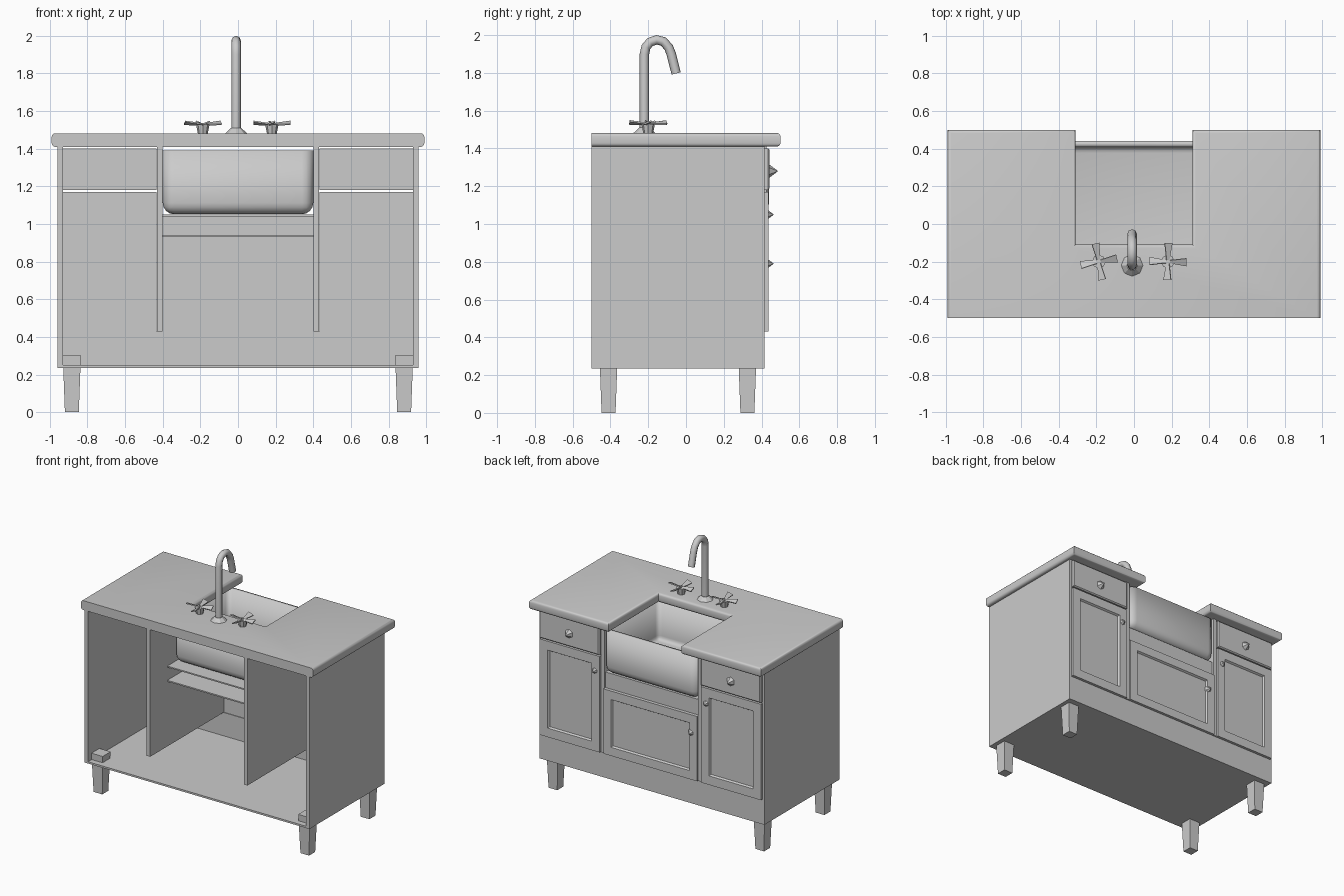
import bpy, bmesh, math
from mathutils import Matrix, Vector

if "Cube" in bpy.data.objects:
    bpy.data.objects.remove(bpy.data.objects["Cube"])


def finish(bm, name, smooth=False):
    bmesh.ops.recalc_face_normals(bm, faces=bm.faces)
    me = bpy.data.meshes.new(name)
    bm.to_mesh(me)
    bm.free()
    ob = bpy.data.objects.new(name, me)
    bpy.context.collection.objects.link(ob)
    if smooth:
        bpy.ops.object.select_all(action='DESELECT')
        ob.select_set(True)
        bpy.context.view_layer.objects.active = ob
        bpy.ops.object.shade_smooth_by_angle(angle=math.radians(40))
    return ob


def box_bm(x0, x1, y0, y1, z0, z1):
    bm = bmesh.new()
    bmesh.ops.create_cube(bm, size=1)
    for v in bm.verts:
        v.co = (x0 + (v.co.x + .5) * (x1 - x0), y0 + (v.co.y + .5) * (y1 - y0),
                z0 + (v.co.z + .5) * (z1 - z0))
    return bm


def box(name, *dims):
    return finish(box_bm(*dims), name)


def panel_door(name, x0, x1, z0, z1, inset):
    # slab whose outer face has a stepped, recessed centre
    bm = box_bm(x0, x1, .40, .436, z0, z1)
    face = max(bm.faces, key=lambda f: f.calc_center_median().y)
    for width, depth in ((.008, 0), (inset, 0), (.012, -.014)):
        bmesh.ops.inset_region(bm, faces=[face], thickness=width)
        for v in face.verts:
            v.co.y += depth
    return finish(bm, name)


def cone(name, loc, r1, r2, depth, sides, rot=None):
    bm = bmesh.new()
    m = Matrix.Translation(loc) @ (rot or Matrix()) @ Matrix.Translation((0, 0, depth / 2))
    bmesh.ops.create_cone(bm, cap_ends=True, segments=sides, radius1=r1, radius2=r2,
                          depth=depth, matrix=m)
    return finish(bm, name)


def knob(name, x, y, z, size):
    cone(name, (x, y, z), size, 0.002, size * 1.25, 6, Matrix.Rotation(-math.pi / 2, 4, 'X'))


# countertop with a notch for the sink, rounded everywhere but the open side
outline = [(-.99, -.5), (.99, -.5), (.99, .5), (.31, .5), (.31, -.11),
           (-.31, -.11), (-.31, .5), (-.99, .5)]
bm = bmesh.new()
face = bm.faces.new([bm.verts.new((x, y, 1.41)) for x, y in outline])
ext = bmesh.ops.extrude_face_region(bm, geom=[face])
for v in ext['geom']:
    if isinstance(v, bmesh.types.BMVert):
        v.co.z = 1.482
edges = [e for e in bm.edges if abs(e.verts[0].co.z - e.verts[1].co.z) < .01
         and max(v.co.y for v in e.verts) > -.49
         and min(v.co.y for v in e.verts) > -.49 or
         (abs(e.verts[0].co.x - e.verts[1].co.x) < .01
          and abs(e.verts[0].co.z - e.verts[1].co.z) < .01)]
bmesh.ops.bevel(bm, geom=edges, offset=.018, segments=3, affect='EDGES', profile=.5)
finish(bm, "countertop", True)

# carcass: open at the -y side
box("cabinet_floor", -.96, .96, -.5, .415, .236, .25)
box("bottom_rail", -.93, .93, .395, .415, .25, .43)
for s, side in ((-1, "left"), (1, "right")):
    a, b = sorted((s * .93, s * .96))
    box(side + "_side_panel", a, b, -.5, .415, .25, 1.41)
    a, b = sorted((s * .40, s * .43))
    box(side + "_divider", a, b, -.5, .425, .43, 1.41)

    # drawer front and door
    a, b = sorted((s * .432, s * .945))
    bm = box_bm(a, b, .40, .442, 1.18, 1.40)
    front = max(bm.faces, key=lambda f: f.calc_center_median().y)
    bmesh.ops.bevel(bm, geom=list(front.edges), offset=.008, segments=1, affect='EDGES')
    finish(bm, side + "_drawer_front")
    knob(side + "_drawer_knob", s * .69, .44, 1.28, .036)
    panel_door(side + "_door", a, b, .43, 1.17, .09)
    knob(side + "_door_knob", s * .475, .425, 1.05, .03)

    # tapered legs
    for y, end in ((-.41, "back"), (.325, "front")):
        bm = box_bm(s * .883 - .048, s * .883 + .048, y - .048, y + .048, 0, .30)
        for v in bm.verts:
            if v.co.z < .1:
                v.co.x = s * .883 + (v.co.x - s * .883) * .77
                v.co.y = y + (v.co.y - y) * .77
        finish(bm, f"{side}_{end}_leg")

# sink support and centre door
box("sink_shelf_upper", -.40, .40, -.29, .41, 1.04, 1.05)
box("sink_shelf_lower", -.40, .40, -.29, .41, .93, .94)
box("sink_rail", -.40, .40, .395, .41, .94, 1.04)
panel_door("centre_door", -.40, .40, .43, .93, .085)
knob("centre_door_knob", -.345, .425, .79, .03)

# apron sink: open rounded box given a wall thickness
bm = box_bm(-.40, .40, -.22, .44, 1.052, 1.39)
top = max(bm.faces, key=lambda f: f.calc_center_median().z)
bmesh.ops.delete(bm, geom=[top], context='FACES_ONLY')
low = [e for e in bm.edges if min(v.co.z for v in e.verts) < 1.1]
bmesh.ops.bevel(bm, geom=low, offset=.06, segments=4, affect='EDGES', profile=.5)
for v in bm.verts:  # keep the upright corners tight
    if v.co.z > 1.13:
        v.co.x = math.copysign(min(.40, abs(v.co.x) * 1.0), v.co.x)
sink = finish(bm, "apron_sink", True)
mod = sink.modifiers.new("wall", 'SOLIDIFY')
mod.thickness = .03
mod.offset = -1

# faucet: swept gooseneck with a flared base
cu = bpy.data.curves.new("faucet_spout", 'CURVE')
cu.dimensions = '3D'
cu.bevel_depth = .025
cu.bevel_resolution = 2
cu.use_fill_caps = True
path = [(-.22, 1.48), (-.22, 1.90), (-.212, 1.937), (-.19, 1.963), (-.155, 1.975),
        (-.12, 1.966), (-.092, 1.935), (-.078, 1.90), (-.052, 1.797)]
sp = cu.splines.new('POLY')
sp.points.add(len(path) - 1)
for p, (y, z) in zip(sp.points, path):
    p.co = (-.01, y, z, 1)
spout = bpy.data.objects.new("faucet_spout", cu)
bpy.context.collection.objects.link(spout)
bpy.ops.object.select_all(action='DESELECT')
spout.select_set(True)
bpy.context.view_layer.objects.active = spout
bpy.ops.object.convert(target='MESH')
bpy.ops.object.shade_smooth_by_angle(angle=math.radians(50))
cone("faucet_base", (-.01, -.22, 1.48), .06, .028, .03, 8)

# cross handles
for x, turn, side in ((-.187, 12, "left"), (.18, 0, "right")):
    cone(side + "_tap_stem", (x, -.2, 1.48), .026, .036, .05, 8)
    bm = bmesh.new()
    for i in range(4):
        arm = box_bm(.01, .098, -.5, .5, -.004, .004)
        for v in arm.verts:
            v.co.y *= .044 if v.co.x > .05 else .016
            if v.co.x > .05:
                v.co.z += .008
        m = (Matrix.Translation((x, -.2, 1.53)) @ Matrix.Rotation(math.radians(turn + 90 * i), 4, 'Z')
             @ Matrix.Rotation(math.radians(22), 4, 'X'))
        arm.transform(m)
        tmp = bpy.data.meshes.new("arm")
        arm.to_mesh(tmp)
        arm.free()
        bm.from_mesh(tmp)
        bpy.data.meshes.remove(tmp)
    finish(bm, side + "_tap_cross")
